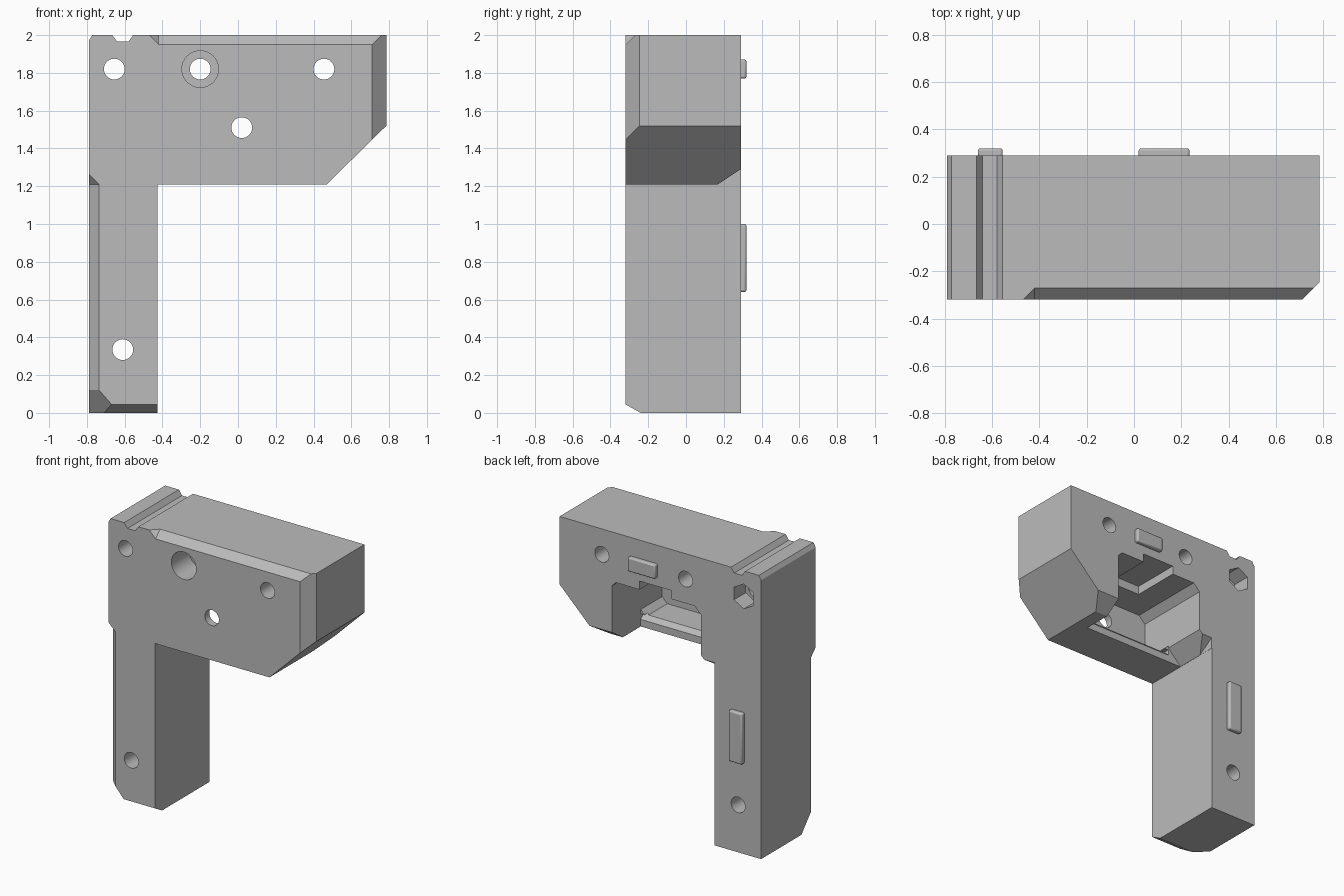
import bpy
import bmesh
from math import cos, sin, pi, radians

if "Cube" in bpy.data.objects:
    bpy.data.objects.remove(bpy.data.objects["Cube"], do_unlink=True)

FRONT, BACK = -0.32, 0.29
LEFT, RIGHT = -0.79, 0.785   # outer x limits
OUT = 0.1                    # how far cutters reach past the surface

grey = bpy.data.materials.new("mid grey")
grey.use_nodes = True
grey.diffuse_color = (0.5, 0.5, 0.5, 1)
grey.node_tree.nodes["Principled BSDF"].inputs["Base Color"].default_value = (0.5, 0.5, 0.5, 1)


def finish(name, bm):
    bmesh.ops.recalc_face_normals(bm, faces=bm.faces)
    mesh = bpy.data.meshes.new(name)
    bm.to_mesh(mesh)
    bm.free()
    mesh.materials.append(grey)
    obj = bpy.data.objects.new(name, mesh)
    bpy.context.collection.objects.link(obj)
    return obj


def prism(name, outline, y0, y1):
    """Extrude an x-z outline along y."""
    bm = bmesh.new()
    face = bm.faces.new([bm.verts.new((x, y0, z)) for x, z in outline])
    side = bmesh.ops.extrude_face_region(bm, geom=[face])["geom"]
    verts = [v for v in side if isinstance(v, bmesh.types.BMVert)]
    bmesh.ops.translate(bm, verts=verts, vec=(0, y1 - y0, 0))
    return finish(name, bm)


def hull(points):
    """Convex cutter around a few points."""
    bm = bmesh.new()
    verts = [bm.verts.new(p) for p in points]
    bmesh.ops.convex_hull(bm, input=verts)
    return finish("cutter", bm)


def box(x0, x1, y0, y1, z0, z1):
    return prism("cutter", [(x0, z0), (x1, z0), (x1, z1), (x0, z1)], y0, y1)


def bore(x, z, r, y0, y1, n=32):
    ring = [(x + r * cos(2 * pi * i / n + pi / 2), z + r * sin(2 * pi * i / n + pi / 2))
            for i in range(n)]
    return prism("cutter", ring, y0, y1)


def cut(target, cutter):
    cutter.hide_render = True
    mod = target.modifiers.new("cut", "BOOLEAN")
    mod.operation, mod.solver, mod.object = "DIFFERENCE", "EXACT", cutter
    bpy.context.view_layer.objects.active = target
    bpy.ops.object.modifier_apply(modifier=mod.name)
    bpy.data.objects.remove(cutter, do_unlink=True)


# Bracket outline: leg, head with sloped corner, and notched top
body = prism("bracket_body", [
    (LEFT, 0), (-0.425, 0), (-0.425, 1.21), (0.47, 1.21), (RIGHT, 1.52),
    (RIGHT, 2), (-0.555, 2), (-0.58, 1.965), (-0.64, 1.965), (-0.665, 2),
    (-0.772, 2), (LEFT, 1.97)], FRONT, BACK)

# Chamfer on the top front edge, running out towards the notch
points = []
for x, d in ((-0.57, -0.1), (-0.42, 0.05), (1, 0.05)):
    points += [(x, FRONT - OUT, 2 + OUT), (x, FRONT + d + OUT, 2 + OUT),
               (x, FRONT - OUT, 2 - d - OUT)]
cut(body, hull(points[:6]))
cut(body, hull(points[3:]))

# Chamfer on the front edge of the leg's outer side, running out below the head
points = []
for z, d in ((1.365, -0.1), (1.21, 0.055), (-OUT, 0.055)):
    points += [(LEFT - OUT, FRONT - OUT, z), (LEFT + d + OUT, FRONT - OUT, z),
               (LEFT - OUT, FRONT + d + OUT, z)]
cut(body, hull(points[:6]))
cut(body, hull(points[3:]))

# Chamfer on the head's front outer edge
d = 0.075 + OUT
cut(body, hull([p for z in (1, 2.2) for p in (
    (RIGHT + OUT, FRONT - OUT, z), (RIGHT - d, FRONT - OUT, z),
    (RIGHT + OUT, FRONT + d, z))]))

# Foot chamfer and its clipped corner
cut(body, hull([p for x in (-1, -0.3) for p in (
    (x, FRONT - 0.08, 0.09), (x, FRONT - 0.08, -0.045), (x, FRONT + 0.16, -0.045))]))
low = (LEFT - OUT, FRONT - OUT, -OUT)
reach = 0.16 + 2 * OUT + 0.875 * OUT
cut(body, hull([low, (low[0] + reach, low[1], low[2]), (low[0], low[1] + reach, low[2]),
                (low[0], low[1], low[2] + reach / 0.875)]))

# Main pocket, opening to the back and underneath
cut(body, prism("cutter", [
    (-0.32, 1.33), (-0.28, 1.29), (0.335, 1.29), (0.375, 1.33), (0.375, 1.62),
    (0.345, 1.65), (-0.27, 1.65), (-0.32, 1.6)], -0.27, BACK + OUT))
cut(body, box(-0.32, 0.375, -0.03, BACK + OUT, 1.1, 1.4))
cut(body, box(-0.09, 0.16, -0.06, BACK + OUT, 1.6, 1.71))

# Flared rim: leg side, floor lip and lower back edge
cut(body, hull([(x, y, z) for y in (-0.03, BACK + OUT) for x, z in (
    (-0.31, 1.325), (-0.424, 1.211), (-0.31, 1.1), (-0.424, 1.1))]))
cut(body, hull([(x, y, z) for x in (-0.32, 0.375) for y, z in (
    (-0.07, 1.3), (-0.02, 1.25), (-0.02, 1.3))]))
cut(body, hull([(x, y, z) for x in (-0.424, 1) for y, z in (
    (0.11, 1.17), (0.35, 1.33), (0.35, 1.17))]))

# Screw holes, counterbore and nut pocket
for x, z in ((-0.655, 1.82), (-0.2, 1.82), (0.455, 1.82), (0.02, 1.51), (-0.61, 0.335)):
    stop = 0.0 if z == 1.51 else BACK + OUT
    cut(body, bore(x, z, 0.055, FRONT - OUT, stop))
cut(body, bore(-0.2, 1.82, 0.097, FRONT - OUT, FRONT + 0.2))
cut(body, bore(-0.655, 1.82, 0.088, BACK - 0.13, BACK + OUT, 6))


# Locating tabs on the back
def tab(name, x0, x1, z0, z1):
    obj = box(x0, x1, BACK - 0.02, 0.32, z0, z1)
    obj.name = name
    mod = obj.modifiers.new("soft edge", "BEVEL")
    mod.width, mod.segments = 0.01, 2
    return obj


tabs = [tab("head_tab", 0.02, 0.235, 1.77, 1.87),
        tab("leg_tab", -0.66, -0.555, 0.64, 1.0)]

# Smooth bores with sharp edges kept
bpy.ops.object.select_all(action="DESELECT")
for obj in [body] + tabs:
    obj.select_set(True)
bpy.context.view_layer.objects.active = body
bpy.ops.object.shade_smooth_by_angle(angle=radians(25))
